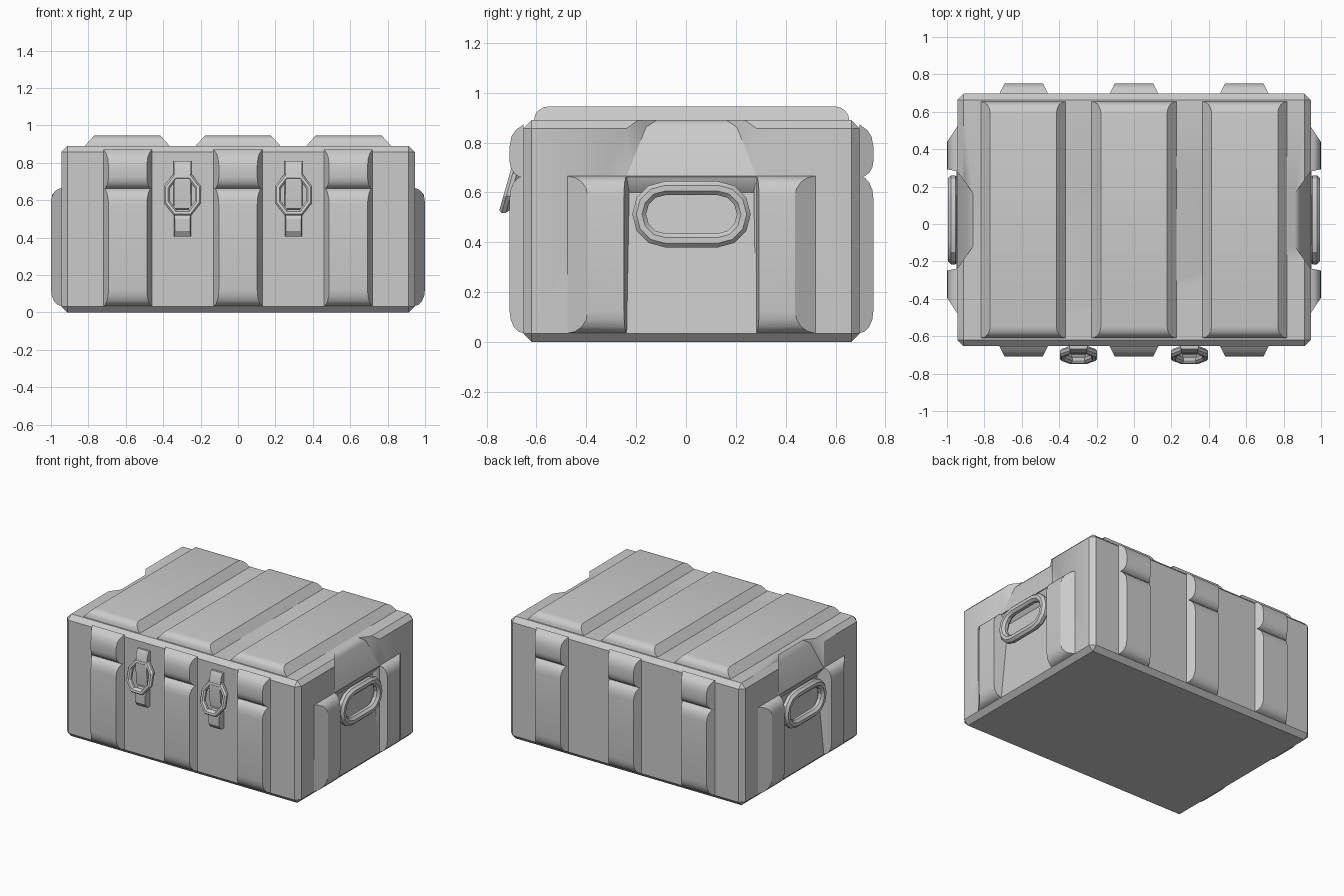
import bpy, bmesh, math
from mathutils import Vector

if "Cube" in bpy.data.objects:
    bpy.data.objects.remove(bpy.data.objects["Cube"])

CY = 0.022                      # middle of the body in y
BX, BY, BZ = 0.945, 0.675, 0.89  # body half width, half depth, height


def finish(name, bm, angle=32):
    bmesh.ops.recalc_face_normals(bm, faces=bm.faces)
    me = bpy.data.meshes.new(name)
    bm.to_mesh(me)
    bm.free()
    ob = bpy.data.objects.new(name, me)
    bpy.context.collection.objects.link(ob)
    bpy.ops.object.select_all(action='DESELECT')
    ob.select_set(True)
    bpy.context.view_layer.objects.active = ob
    bpy.ops.object.shade_smooth_by_angle(angle=math.radians(angle))
    return ob


def pad(name, prof, half, slope, place):
    """Profile of (height, along) points, extruded to both sides with tapered flanks."""
    bm = bmesh.new()
    a = [bm.verts.new(place(-(half - slope * d), s, d)) for d, s in prof]
    b = [bm.verts.new(place(half - slope * d, s, d)) for d, s in prof]
    n = len(prof)
    bm.faces.new(a)
    bm.faces.new(b[::-1])
    for i in range(n):
        j = (i + 1) % n
        bm.faces.new((a[i], b[i], b[j], a[j]))
    return finish(name, bm)


def arched(s0, s1, h, r0, r1, n=4):
    """Raised profile from s0 to s1 whose two ends are quarter rounds."""
    q = [i / n * math.pi / 2 for i in range(n + 1)]
    return ([(h * math.sin(t), s0 + r0 * (1 - math.cos(t))) for t in q] +
            [(h * math.cos(t), s1 - r1 * (1 - math.sin(t))) for t in q])


def ring(name, path, place, rw, rd, sides=8):
    """Closed tube along a flat path; rw is its in-plane and rd its outward radius."""
    bm = bmesh.new()
    n, loops = len(path), []
    for i, p in enumerate(path):
        t = (Vector(path[(i + 1) % n]) - Vector(path[i - 1])).normalized()
        nrm = Vector((t.y, -t.x))
        loop = []
        for k in range(sides):
            f = (k + 0.5) * math.tau / sides
            q = Vector(p) + nrm * rw * math.cos(f)
            loop.append(bm.verts.new(place(q.x, q.y, rd * math.sin(f))))
        loops.append(loop)
    for i in range(n):
        A, B = loops[i], loops[(i + 1) % n]
        for k in range(sides):
            m = (k + 1) % sides
            bm.faces.new((A[k], A[m], B[m], B[k]))
    return finish(name, bm, 25)


def cut(ob, cutter):
    cutter.hide_render = True
    mod = ob.modifiers.new("cut", 'BOOLEAN')
    mod.operation, mod.solver, mod.object = 'DIFFERENCE', 'EXACT', cutter
    bpy.context.view_layer.objects.active = ob
    bpy.ops.object.modifier_apply(modifier=mod.name)


# case body: chamfered box
bm = bmesh.new()
bmesh.ops.create_cube(bm, size=1)
for v in bm.verts:
    v.co = Vector((v.co.x * 2 * BX, v.co.y * 2 * BY + CY, (v.co.z + 0.5) * BZ))
bmesh.ops.bevel(bm, geom=bm.edges[:], offset=0.033, segments=1, affect='EDGES')
body = finish("case_body", bm)

# side panels, handle recesses, lid notches and carrying handles
notch = [(-.05, .665), (0, .665), (.055, .86), (.088, .893), (.088, 1), (-.05, 1)]
recess = [(-.08, .03), (0, .035), (.05, .60), (0, .662), (-.08, .70)]
for sx, side in ((1, "right"), (-1, "left")):
    outward = lambda u, s, d: Vector((sx * (BX + d), CY + u, s))
    inward = lambda u, s, d: Vector((sx * (BX - d), CY + u, s))
    notch_cutter = pad("notch_cutter", notch, .26, 1.4, inward)
    recess_cutter = pad("recess_cutter", recess, .26, .2, inward)
    panel = pad(side + "_panel", arched(.035, .665, .055, .09, .08), .498, 1.5, outward)
    cut(body, notch_cutter)
    cut(body, recess_cutter)
    cut(panel, recess_cutter)
    for c in (notch_cutter, recess_cutter):
        bpy.data.objects.remove(c)
    # stadium shaped handle
    path = []
    for c, start in ((.105, -90), (-.105, 90)):
        for k in range(7):
            a = math.radians(start + 30 * k)
            path.append((c + .105 * math.cos(a), .105 * math.sin(a)))
    ring(side + "_handle", path,
         lambda u, s, d: Vector((sx * (.967 + d), CY + u, .512 + s)), .030, .030)

# ribs on front and back: tall lower rib and short lid rib
lid_rib = arched(.66, .80, .055, .065, .01)[:5] + [(.055, .785), (.047, .825), (.03, .85), (0, .872)]
for sy, face in ((-1, "front"), (1, "back")):
    for x in (-.59, 0, .59):
        place = lambda u, s, d: Vector((x + u, CY + sy * (BY + d), s))
        pad(face + "_lower_rib", arched(.035, .665, .055, .09, .09), .13, .5, place)
        pad(face + "_lid_rib", lid_rib, .13, .5, place)

# broad raised panels on the lid
for x in (-.592, 0, .592):
    pad("lid_panel", arched(-.61, .655, .055, .06, .06), .227, .9,
        lambda u, s, d: Vector((x + u, s, BZ + d)))

# latches: upper tab, tilted octagonal loop, lower hook
tab = [(-.01, .55), (.03, .555), (.042, .70), (.03, .785), (.015, .81), (-.01, .81)]
hook = [(-.01, .405), (.03, .405), (.05, .435), (.05, .50), (.03, .53), (-.01, .53)]
octagon = [(.083, -.04), (.083, .04), (.04, .096), (-.04, .096),
           (-.083, .04), (-.083, -.04), (-.04, -.096), (.04, -.096)]
for x in (-.297, .297):
    front = lambda u, s, d: Vector((x + u, CY - BY - d, s))
    pad("latch_tab", tab, .048, .1, front)
    pad("latch_hook", hook, .046, .1, front)
    ring("latch_loop", octagon,
         lambda u, s, d: Vector((x + u, -.70 + .28 * s - d, .63 + s)), .019, .022)
